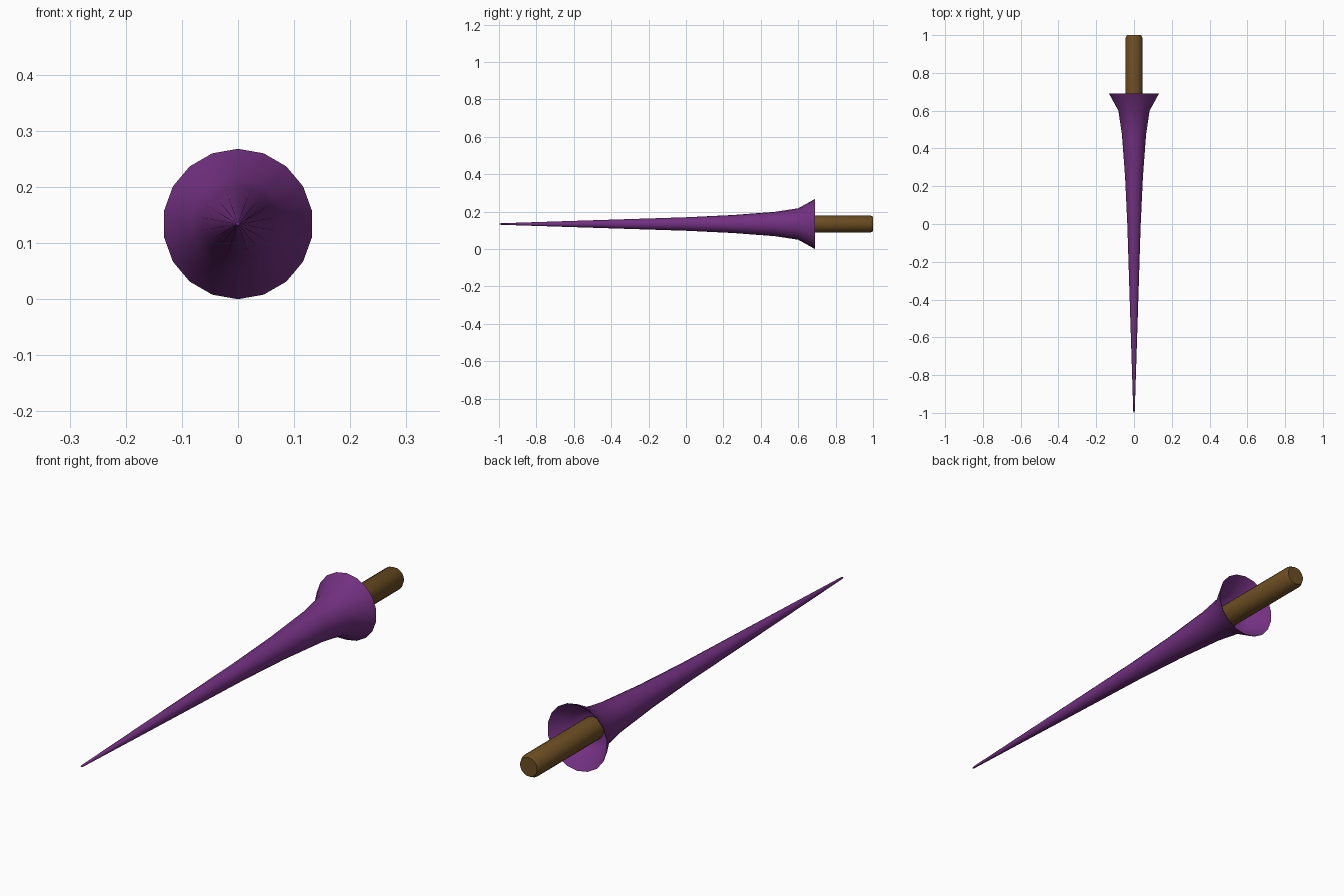
import bpy, bmesh, math

if "Cube" in bpy.data.objects:
    bpy.data.objects.remove(bpy.data.objects["Cube"])

SIDES = 18
AXIS_Z = 0.134


def material(name, rgb):
    m = bpy.data.materials.new(name)
    m.diffuse_color = (*rgb, 1)
    m.use_nodes = True
    m.node_tree.nodes["Principled BSDF"].inputs["Base Color"].default_value = m.diffuse_color
    return m


def lathe(name, profile, mat):
    """Revolve (y, radius) points around the long axis; radius 0 closes an end."""
    bm = bmesh.new()
    rings = []
    for y, r in profile:
        n = SIDES if r > 0 else 1
        rings.append([bm.verts.new((r * math.sin(2 * math.pi * i / SIDES), y,
                                    AXIS_Z + r * math.cos(2 * math.pi * i / SIDES)))
                      for i in range(n)])
    for a, b in zip(rings, rings[1:]):
        for i in range(SIDES):
            j = (i + 1) % SIDES
            quad = [a[i % len(a)], a[j % len(a)], b[j % len(b)], b[i % len(b)]]
            bm.faces.new(list(dict.fromkeys(quad)))
    bmesh.ops.recalc_face_normals(bm, faces=bm.faces)
    mesh = bpy.data.meshes.new(name)
    bm.to_mesh(mesh)
    bm.free()
    ob = bpy.data.objects.new(name, mesh)
    bpy.context.collection.objects.link(ob)
    mesh.materials.append(mat)
    bpy.ops.object.select_all(action='DESELECT')
    ob.select_set(True)
    bpy.context.view_layer.objects.active = ob
    bpy.ops.object.shade_smooth_by_angle(angle=math.radians(35))
    return ob


purple = material("purple", (0.17, 0.03, 0.22))
brown = material("brown", (0.15, 0.075, 0.016))

# Tapering shaft with flared, hollow hand guard
lathe("lance_shaft", [
    (-1.0, 0), (-0.99, 0.004), (-0.5, 0.02), (0.0, 0.036), (0.25, 0.048),
    (0.475, 0.065), (0.6, 0.084), (0.69, 0.134),
    (0.688, 0.130), (0.605, 0.08), (0.59, 0.055), (0.59, 0)], purple)

# Grip with a bevelled end
lathe("grip", [
    (0.58, 0), (0.58, 0.046), (0.985, 0.046), (1.0, 0.038), (1.0, 0)], brown)
